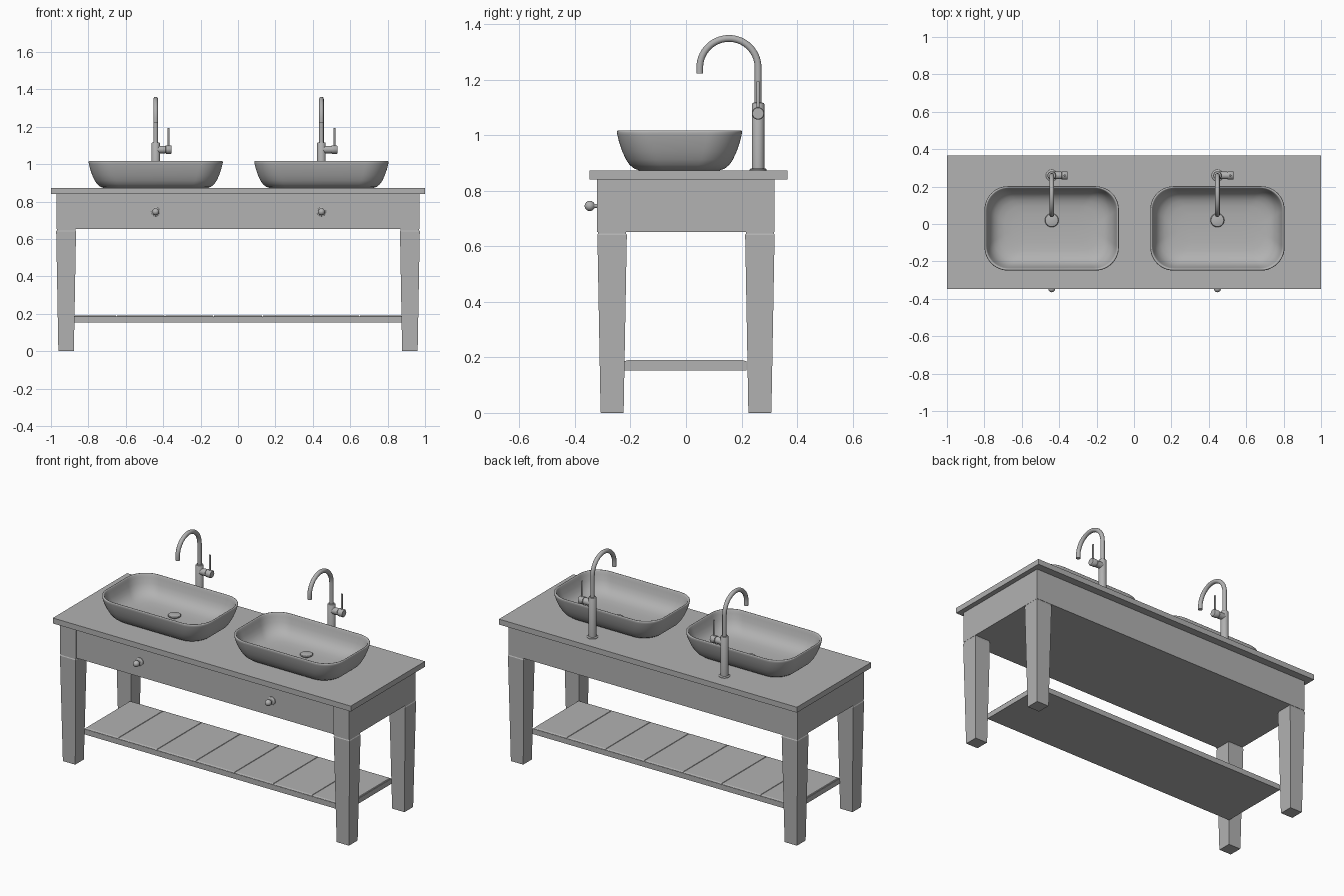
import bpy, bmesh, math
from mathutils import Vector

if "Cube" in bpy.data.objects:
    bpy.data.objects.remove(bpy.data.objects["Cube"])

TY = 0.2595      # tap position in y

# One mid-grey finish for the whole model
GREY = bpy.data.materials.new("mid_grey")
GREY.diffuse_color = (0.445, 0.445, 0.445, 1)
GREY.use_nodes = True
GREY.node_tree.nodes["Principled BSDF"].inputs["Base Color"].default_value = GREY.diffuse_color


def shade(ob, angle=40):
    bpy.ops.object.select_all(action='DESELECT')
    ob.select_set(True)
    bpy.context.view_layer.objects.active = ob
    bpy.ops.object.shade_smooth_by_angle(angle=math.radians(angle))


def finish(bm, name, smooth=0):
    bmesh.ops.recalc_face_normals(bm, faces=bm.faces)
    me = bpy.data.meshes.new(name)
    bm.to_mesh(me)
    bm.free()
    me.materials.append(GREY)
    ob = bpy.data.objects.new(name, me)
    bpy.context.collection.objects.link(ob)
    if smooth:
        shade(ob, smooth)
    return ob


def loft(bm, rings):
    """Skin a list of point rings and cap both ends."""
    vs = [[bm.verts.new(p) for p in r] for r in rings]
    n = len(vs[0])
    for a, b in zip(vs, vs[1:]):
        for i in range(n):
            j = (i + 1) % n
            bm.faces.new((a[i], a[j], b[j], b[i]))
    bm.faces.new(vs[0][::-1])
    bm.faces.new(vs[-1])


def box(name, x0, x1, y0, y1, z0, z1, bevel=0.0):
    bm = bmesh.new()
    loft(bm, [[(x0, y0, z), (x1, y0, z), (x1, y1, z), (x0, y1, z)] for z in (z0, z1)])
    if bevel:
        bmesh.ops.bevel(bm, geom=bm.edges[:], offset=bevel, segments=1, affect='EDGES')
    return finish(bm, name)


def turned(name, origin, axis, profile, n=28):
    """Solid of revolution; profile is (radius, distance along axis)."""
    q = Vector((0, 0, 1)).rotation_difference(Vector(axis))
    o = Vector(origin)
    bm = bmesh.new()
    loft(bm, [[o + q @ Vector((r * math.cos(2 * math.pi * i / n),
                               r * math.sin(2 * math.pi * i / n), h))
               for i in range(n)] for r, h in profile])
    return finish(bm, name, 40)


def rounded_rect(cx, cy, z, hx, hy, r, seg=12):
    r = min(r, hx * 0.95, hy * 0.95)
    pts = []
    for k, (sx, sy) in enumerate(((1, 1), (-1, 1), (-1, -1), (1, -1))):
        for i in range(seg + 1):
            a = math.pi / 2 * (k + i / seg)
            pts.append((cx + sx * (hx - r) + r * math.cos(a),
                        cy + sy * (hy - r) + r * math.sin(a), z))
    return pts


# Worktop and apron, with the front panel set back between the posts
box("worktop", -1, 1, -0.347, 0.365, 0.84, 0.873)
box("apron", -0.97, 0.97, -0.312, 0.318, 0.652, 0.84)

# Front corner posts and tapered legs
for sx, side in ((-1, "left"), (1, "right")):
    box(f"front_post_{side}", *sorted((sx * 0.865, sx * 0.9705)), -0.32, -0.3, 0.652, 0.84)
    for sy, end in ((-1, "front"), (1, "back")):
        bm = bmesh.new()
        cx, cy = sx * 0.919, sy * 0.266
        loft(bm, [[(cx + a * h, cy + b * h, z)
                   for a, b in ((-1, -1), (1, -1), (1, 1), (-1, 1))]
                  for h, z in ((0.0405, 0), (0.0415, 0.003), (0.053, 0.641),
                               (0.050, 0.646), (0.050, 0.66))])
        finish(bm, f"{end}_leg_{side}")

# Lower shelf: base board and seven close-fitting planks with eased ends
box("shelf_base", -0.877, 0.877, -0.223, 0.218, 0.153, 0.184)
for i in range(7):
    x0, x1 = max(-0.91 + 0.26 * i, -0.874), min(-0.65 + 0.26 * i, 0.874)
    bm = bmesh.new()
    loft(bm, [[(x0 + d, -0.222 + e, z), (x1 - d, -0.222 + e, z),
               (x1 - d, 0.217 - e, z), (x0 + d, 0.217 - e, z)]
              for d, e, z in ((0.0005, 0, 0.18), (0.0005, 0, 0.186), (0.0025, 0.012, 0.1895))])
    finish(bm, f"shelf_plank_{i + 1}")

# Basin cross-section: (inset from rim, height), outside up then inside down
OUTER = [(0.10, 0.870), (0.083, 0.872), (0.063, 0.879), (0.046, 0.893), (0.033, 0.912),
         (0.020, 0.94), (0.008, 0.975), (0.002, 1.000), (0.0, 1.010), (0.001, 1.014),
         (0.003, 1.016)]
INNER = [(0.006, 1.0165), (0.009, 1.015), (0.011, 1.010), (0.015, 0.995), (0.023, 0.965),
         (0.035, 0.938), (0.053, 0.917), (0.077, 0.903), (0.107, 0.895), (0.15, 0.891),
         (0.2, 0.889)]

for cx, side in ((-0.440, "left"), (0.446, "right")):
    # Basin bowl
    bm = bmesh.new()
    loft(bm, [rounded_rect(cx, -0.0235, z, 0.359 - d, 0.2255 - d, 0.125 - 0.3 * d)
              for d, z in OUTER + INNER])
    finish(bm, f"basin_{side}", 65)
    turned(f"drain_cap_{side}", (cx, 0.02, 0.885), (0, 0, 1),
           [(0.025, 0), (0.025, 0.01), (0.036, 0.011), (0.037, 0.014),
            (0.034, 0.018), (0.02, 0.021), (0.004, 0.022)])

    # Tap body with base flange
    turned(f"tap_body_{side}", (cx, TY, 0.871), (0, 0, 1),
           [(0.031, 0), (0.031, 0.005), (0.028, 0.008), (0.0225, 0.009),
            (0.0225, 0.241), (0.02, 0.245), (0.013, 0.246)])

    # Gooseneck spout swept along an arch
    pts = [(TY, 1.10)]
    pts += [(TY - 0.105 + 0.105 * math.cos(math.pi * i / 28),
             1.243 + 0.105 * math.sin(math.pi * i / 28)) for i in range(29)]
    pts += [(TY - 0.21, 1.222)]
    cu = bpy.data.curves.new("spout", 'CURVE')
    cu.dimensions = '3D'
    cu.bevel_depth = 0.0125
    cu.bevel_resolution = 5
    cu.use_fill_caps = True
    cu.materials.append(GREY)
    sp = cu.splines.new('POLY')
    sp.points.add(len(pts) - 1)
    for p, (y, z) in zip(sp.points, pts):
        p.co = (cx, y, z, 1)
    ob = bpy.data.objects.new(f"tap_spout_{side}", cu)
    bpy.context.collection.objects.link(ob)
    bpy.ops.object.select_all(action='DESELECT')
    ob.select_set(True)
    bpy.context.view_layer.objects.active = ob
    bpy.ops.object.convert(target='MESH')
    shade(bpy.context.view_layer.objects.active)

    # Side handle with thin lever
    turned(f"tap_handle_{side}", (cx, TY, 1.078), (1, 0, 0),
           [(0.02, 0), (0.02, 0.05), (0.018, 0.051), (0.018, 0.053), (0.0225, 0.054),
            (0.0225, 0.082), (0.02, 0.085)])
    turned(f"tap_lever_{side}", (cx + 0.069, TY, 1.083), (0, 0, 1),
           [(0.0055, 0), (0.0055, 0.109), (0.004, 0.111)], 14)

    # Drawer knob: rosette, stem and ball
    ball = [(0.0185 * math.sin(math.radians(a)), 0.0345 - 0.0185 * math.cos(math.radians(a)))
            for a in range(25, 180, 14)]
    turned(f"knob_{side}", (cx, -0.312, 0.745), (0, -1, 0),
           [(0.024, -0.002), (0.024, 0.004), (0.02, 0.007), (0.0075, 0.009),
            (0.0075, 0.017)] + ball, 24)
